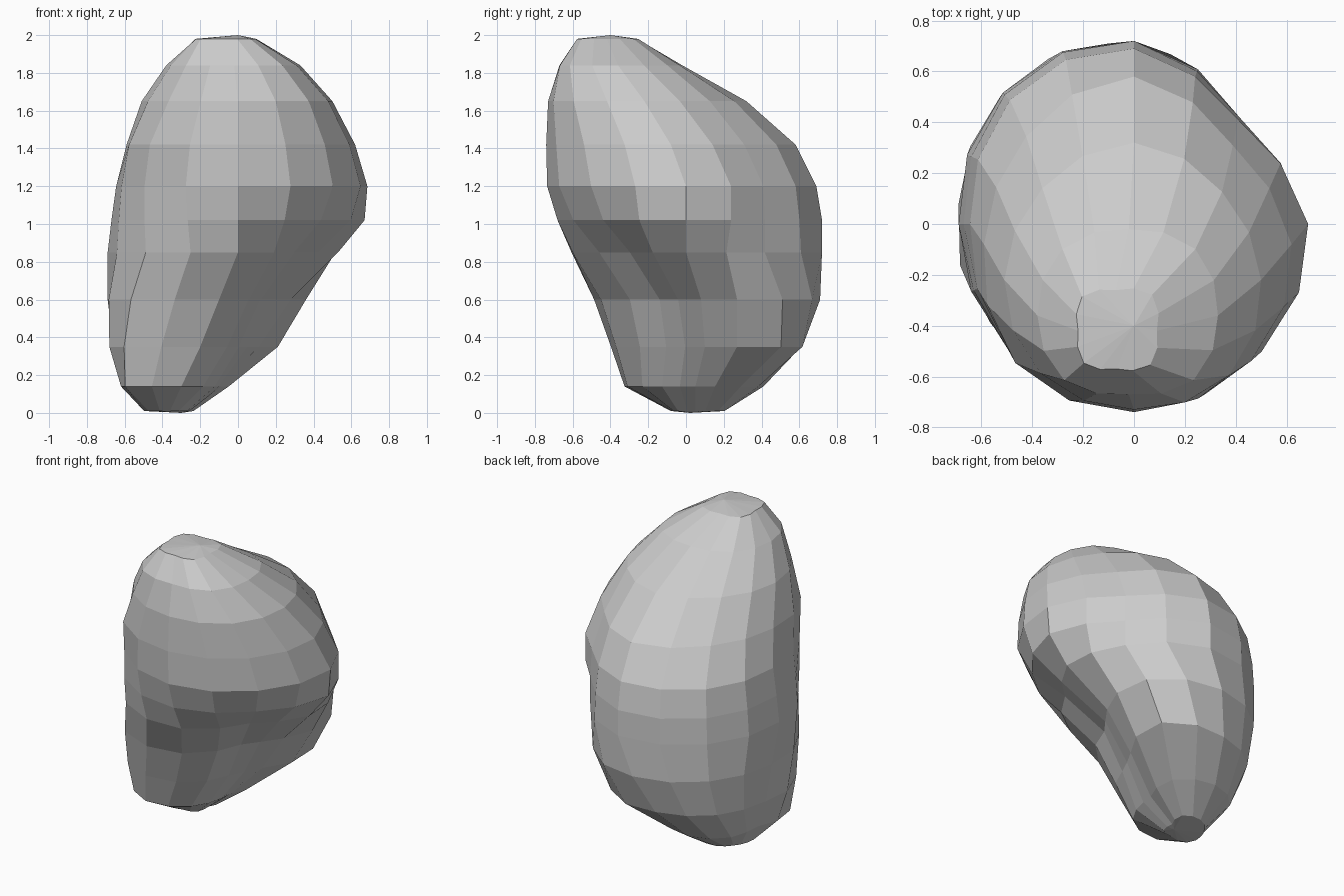
import bpy, bmesh
from math import cos, sin, pi

# Boulder cross-sections: height, centre x, centre y, reach toward E NE N NW W SW S SE
SECTIONS = [
    (0.01, -0.36, 0.05, (.10, .17, .15, .12, .13, .16, .12, .13)),
    (0.14, -0.30, 0.05, (.21, .34, .36, .32, .27, .42, .36, .25)),
    (0.35, -0.20, 0.10, (.31, .57, .51, .47, .46, .57, .47, .29)),
    (0.60, -0.10, 0.08, (.38, .61, .63, .60, .59, .66, .53, .31)),
    (0.85, 0.00, 0.00, (.53, .59, .72, .73, .69, .69, .60, .42)),
    (1.02, 0.00, 0.00, (.67, .59, .72, .72, .67, .70, .68, .62)),
    (1.20, 0.00, 0.00, (.685, .58, .69, .69, .645, .70, .735, .71)),
    (1.42, 0.00, -0.08, (.62, .55, .66, .60, .59, .66, .66, .65)),
    (1.65, 0.00, -0.22, (.50, .49, .54, .51, .51, .52, .51, .53)),
    (1.84, -0.02, -0.36, (.35, .37, .34, .37, .36, .36, .31, .36)),
    (1.98, -0.07, -0.42, (.16, .20, .16, .19, .15, .18, .15, .19)),
]


def ring(bm, z, cx, cy, reach):
    """Sixteen-sided ring; in-between reaches follow a smooth closed curve."""
    verts = []
    for i in range(16):
        k = i // 2
        r = reach[k]
        if i % 2:
            a, b, c, d = (reach[(k + j) % 8] for j in (-1, 0, 1, 2))
            r = (9 * (b + c) - a - d) / 16
        t = i * pi / 8
        verts.append(bm.verts.new((cx + r * cos(t), cy + r * sin(t), z)))
    return verts


# Loft the sections into one faceted stone
bm = bmesh.new()
rings = [ring(bm, *s) for s in SECTIONS]
for low, high in zip(rings, rings[1:]):
    for i in range(16):
        j = (i + 1) % 16
        bm.faces.new((low[i], low[j], high[j], high[i]))

# Slightly domed crown and foot
crown = bm.verts.new((0.0, -0.40, 2.0))
foot = bm.verts.new((-0.30, 0.02, 0.0))
for i in range(16):
    j = (i + 1) % 16
    bm.faces.new((rings[-1][i], rings[-1][j], crown))
    bm.faces.new((rings[0][j], rings[0][i], foot))

bmesh.ops.recalc_face_normals(bm, faces=bm.faces)
mesh = bpy.data.meshes.new("boulder")
bm.to_mesh(mesh)
bm.free()
boulder = bpy.data.objects.new("boulder", mesh)
bpy.context.collection.objects.link(boulder)
